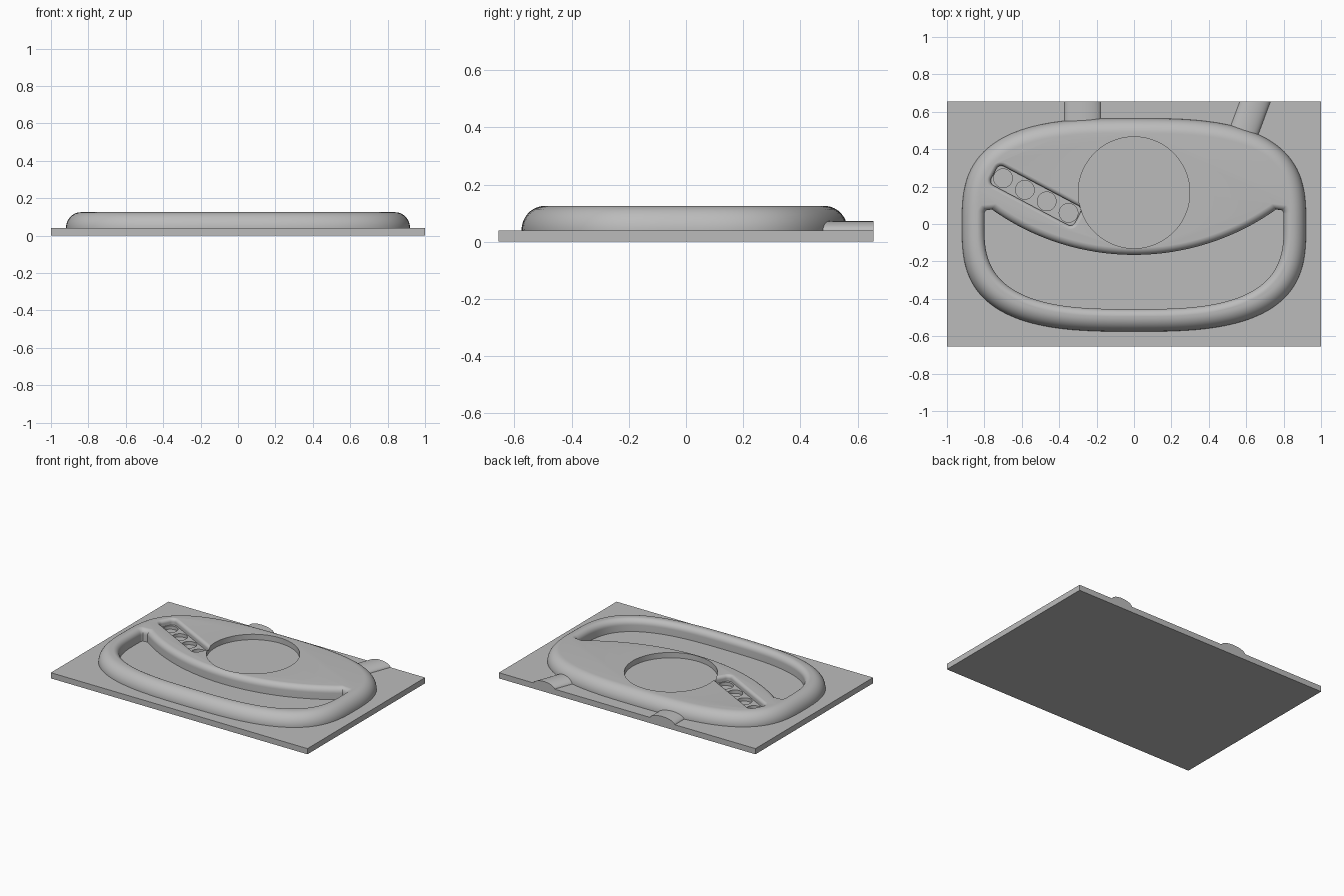
import bpy, bmesh
from math import sin, cos, pi, sqrt, atan2, radians
from mathutils import Vector, Matrix

cube = bpy.data.objects.get("Cube")
if cube:
    bpy.data.objects.remove(cube, do_unlink=True)

BASE_TOP, TOP = 0.04, 0.125

grey = bpy.data.materials.new("plain grey")
grey.use_nodes = True
grey.diffuse_color = (0.5, 0.5, 0.5, 1)
grey.node_tree.nodes["Principled BSDF"].inputs["Base Color"].default_value = (0.5, 0.5, 0.5, 1)


def make_object(name, bm):
    bmesh.ops.recalc_face_normals(bm, faces=bm.faces)
    mesh = bpy.data.meshes.new(name)
    bm.to_mesh(mesh)
    bm.free()
    mesh.materials.append(grey)
    obj = bpy.data.objects.new(name, mesh)
    bpy.context.collection.objects.link(obj)
    return obj


def loft(name, outline, levels):
    """Stack an outline of (point, normal) pairs at (offset, height) levels."""
    bm = bmesh.new()
    rings = []
    for offset, z in levels:
        flat = [p + n * offset for p, n in outline]
        rings.append([bm.verts.new((q.x, q.y, z)) for q in flat])
    for low, high in zip(rings, rings[1:]):
        for i in range(len(low)):
            bm.faces.new((low[i - 1], low[i], high[i], high[i - 1]))
    bm.faces.new(rings[0])
    bm.faces.new(rings[-1])
    return make_object(name, bm)


def super_curve(a, b, start, end, steps, n=2.95, cy=-0.005):
    pairs = []
    for i in range(steps):
        t = start + (end - start) * i / (steps - 1)
        c, s = cos(t), sin(t)
        u = abs(c) ** (2 / n) * (1 if c > 0 else -1)
        v = abs(s) ** (2 / n) * (1 if s > 0 else -1)
        grad = Vector((u * abs(u) ** (n - 2) / a, v * abs(v) ** (n - 2) / b))
        pairs.append((Vector((a * u, cy + b * v)), grad.normalized()))
    return pairs


def fan(point, start, end, steps=8):
    """Rounded corner: one point with a sweep of normals."""
    angles = [start + (end - start) * i / steps for i in range(steps + 1)]
    return [(point, Vector((cos(a), sin(a)))) for a in angles]


def filleted(offset, floor, radius, steps=8):
    """Levels of a cutter with straight walls and a rounded-over rim."""
    levels = [(offset, floor)]
    for i in range(steps + 1):
        a = pi / 2 * i / steps
        levels.append((offset + radius * (1 - cos(a)), TOP + 0.0003 - radius * (1 - sin(a))))
    return levels + [(offset + radius, TOP + 0.03)]


def smooth(obj):
    bpy.ops.object.select_all(action='DESELECT')
    obj.select_set(True)
    bpy.context.view_layer.objects.active = obj
    bpy.ops.object.shade_smooth_by_angle(angle=radians(32))


# Base plate
bm = bmesh.new()
bmesh.ops.create_cube(bm, size=1, matrix=Matrix.Translation((0, 0, BASE_TOP / 2))
                      @ Matrix.Diagonal((2, 1.31, BASE_TOP, 1)))
make_object("base_plate", bm)

# Raised body with a rounded outer edge
outline = super_curve(0.92, 0.57, 0, 2 * pi, 145)[:-1]
edge = [(0, 0.025)]
for i in range(13):
    a = pi / 2 * i / 12
    edge.append((-0.08 * (1 - cos(a)), BASE_TOP + (TOP - BASE_TOP) * sin(a)))
body = loft("raised_body", outline, edge)

# Handle opening: rounded lower outline closed by a sagging arc
R, cy = 1.335, 1.145
tip = 0.055
lower = super_curve(0.775, 0.425, tip, -pi - tip, 97)
tip_x = lower[0][0].x
half = atan2(tip_x, sqrt(R * R - tip_x * tip_x))
arc = []
for i in range(41):
    a = -half + 2 * half * i / 40
    arc.append((Vector((R * sin(a), cy - R * cos(a))), Vector((-sin(a), cos(a)))))
opening = lower + fan(lower[-1][0], pi, pi / 2 + half)[1:-1] + arc \
    + fan(lower[0][0], pi / 2 - half, 0)[1:-1]
cutters = [loft("opening_cutter", opening, filleted(0.025, 0.015, 0.04))]

# Sloping slot with four round holes
slot_mid = Vector((-0.525, 0.152))
along = Vector((0.884, -0.467))
across = Vector((0.467, 0.884))
tilt = atan2(along.y, along.x)
slot = []
for k, (sx, sy) in enumerate([(1, 1), (-1, 1), (-1, -1), (1, -1)]):
    corner = slot_mid + along * 0.225 * sx + across * 0.03 * sy
    slot += fan(corner, tilt + k * pi / 2, tilt + (k + 1) * pi / 2)
cutters.append(loft("slot_cutter", slot, filleted(0.028, 0.083, 0.022)))


def disc_cutter(name, x, y, radius, floor, steps):
    ring = fan(Vector((x, y)), 0, 2 * pi, steps)[:-1]
    cutters.append(loft(name, ring, [(radius, floor), (radius, TOP + 0.04)]))


for i in range(4):
    spot = slot_mid + along * 0.132 * (i - 1.5)
    disc_cutter("hole_cutter", spot.x, spot.y, 0.05, 0.06, 40)

# Round pocket
disc_cutter("pocket_cutter", 0, 0.168, 0.298, 0.087, 96)

# Cut the body
bpy.context.view_layer.objects.active = body
for cutter in cutters:
    cutter.hide_render = True
    mod = body.modifiers.new("cut", 'BOOLEAN')
    mod.operation = 'DIFFERENCE'
    mod.solver = 'EXACT'
    mod.object = cutter
    bpy.ops.object.modifier_apply(modifier=mod.name)
for cutter in cutters:
    bpy.data.objects.remove(cutter, do_unlink=True)
smooth(body)


# Half-round channels running from the body to the back edge
def channel(name, x_front, x_back, half_width, steps=20):
    bm = bmesh.new()
    ends = []
    for x, y in ((x_front, 0.42), (x_back, 0.655)):
        ring = []
        for i in range(steps + 1):
            a = pi * i / steps
            ring.append(bm.verts.new((x + half_width * cos(a), y,
                                      BASE_TOP - 0.004 + 0.036 * sin(a))))
        ends.append(ring)
    front, back = ends
    for i in range(steps + 1):
        bm.faces.new((front[i - 1], front[i], back[i], back[i - 1]))
    bm.faces.new(front)
    bm.faces.new(back)
    smooth(make_object(name, bm))


channel("straight_channel", -0.275, -0.275, 0.098)
channel("slanted_channel", 0.56, 0.648, 0.083)
